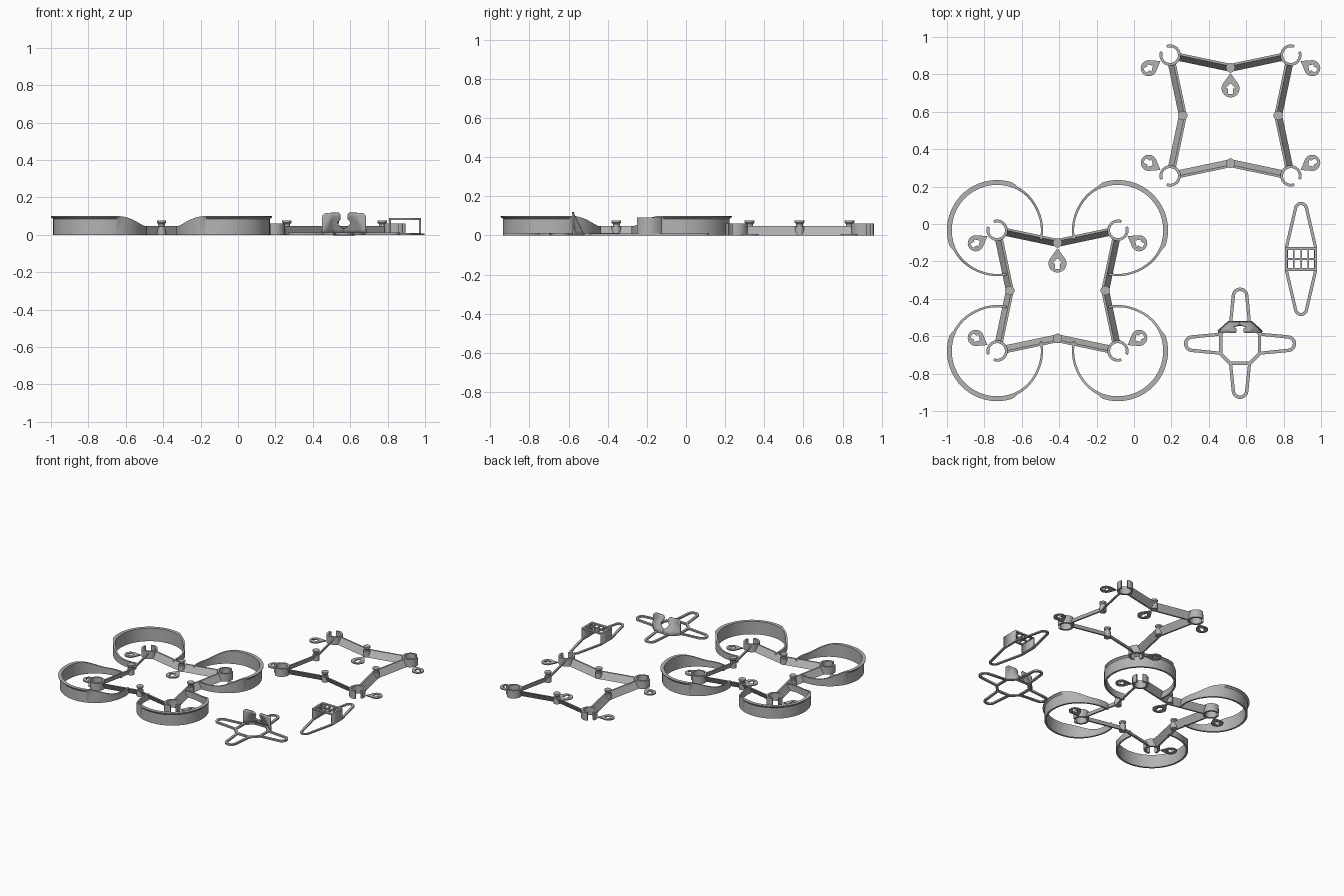
import bpy, bmesh
from math import sin, cos, pi, radians, atan2, asin, hypot
from mathutils import Vector

cube = bpy.data.objects.get("Cube")
if cube:
    bpy.data.objects.remove(cube)

grey = bpy.data.materials.new("plain grey")
grey.use_nodes = True
COLOUR = (0.45, 0.45, 0.45, 1)
grey.diffuse_color = COLOUR
grey.node_tree.nodes["Principled BSDF"].inputs["Base Color"].default_value = COLOUR


def add(name, bm, smooth=False):
    """Turn a bmesh into a finished object."""
    bmesh.ops.recalc_face_normals(bm, faces=bm.faces)
    mesh = bpy.data.meshes.new(name)
    bm.to_mesh(mesh)
    bm.free()
    mesh.materials.append(grey)
    ob = bpy.data.objects.new(name, mesh)
    bpy.context.collection.objects.link(ob)
    if smooth:
        bpy.ops.object.select_all(action='DESELECT')
        ob.select_set(True)
        bpy.context.view_layer.objects.active = ob
        bpy.ops.object.shade_smooth_by_angle(angle=radians(35))
    return ob


def plate(name, outlines, z0, z1, at=(0, 0), turn=0, smooth=False):
    """Flat plate: first outline is the edge, the others are holes."""
    curve = bpy.data.curves.new(name, 'CURVE')
    curve.dimensions = '2D'
    curve.fill_mode = 'BOTH'
    curve.extrude = (z1 - z0) / 2
    for pts in outlines:
        sp = curve.splines.new('POLY')
        sp.points.add(len(pts) - 1)
        for p, (x, y) in zip(sp.points, pts):
            p.co = (x * cos(turn) - y * sin(turn) + at[0],
                    x * sin(turn) + y * cos(turn) + at[1], 0, 1)
        sp.use_cyclic_u = True
    tmp = bpy.data.objects.new(name, curve)
    bpy.context.collection.objects.link(tmp)
    graph = bpy.context.evaluated_depsgraph_get()
    mesh = bpy.data.meshes.new_from_object(tmp.evaluated_get(graph))
    bm = bmesh.new()
    bm.from_mesh(mesh)
    bpy.data.objects.remove(tmp)
    bpy.data.meshes.remove(mesh)
    bmesh.ops.remove_doubles(bm, verts=bm.verts, dist=1e-5)
    bmesh.ops.translate(bm, verts=bm.verts, vec=(0, 0, (z0 + z1) / 2))
    return add(name, bm, smooth)


def arc(r, a0, a1, n=24, cx=0, cy=0):
    return [(cx + r * cos(a0 + (a1 - a0) * i / n), cy + r * sin(a0 + (a1 - a0) * i / n))
            for i in range(n + 1)]


def box_outline(x0, x1, y0, y1):
    return [(x0, y0), (x1, y0), (x1, y1), (x0, y1)]


def sweep(name, sections, smooth=False):
    """Join closed cross-sections into a capped solid."""
    bm = bmesh.new()
    rows = [[bm.verts.new(p) for p in s] for s in sections]
    n = len(rows[0])
    for a, b in zip(rows, rows[1:]):
        for i in range(n):
            bm.faces.new((a[i], a[(i + 1) % n], b[(i + 1) % n], b[i]))
    bm.faces.new(rows[0])
    bm.faces.new(rows[-1])
    return add(name, bm, smooth)


def lathe(name, profile, at, n=24):
    """Solid of revolution from (radius, z) points, bottom to top."""
    return sweep(name, [[(at[0] + r * cos(2 * pi * i / n), at[1] + r * sin(2 * pi * i / n), z)
                         for i in range(n)] for r, z in profile], True)


def ease(a, b, x):
    t = min(max((x - a) / (b - a), 0), 1)
    return t * t * (3 - 2 * t)


def tag(name, at, turn, r):
    """Teardrop tag with an arrow-shaped hole; the tip points along +x."""
    drop = arc(r, radians(50), radians(310)) + [(r * 1.7, 0)]
    h = r * 0.6
    arrow = [(h, 0), (0, h), (0, h / 2), (-h, h / 2), (-h, -h / 2), (0, -h / 2), (0, -h)]
    plate(name, [drop, arrow], 0, 0.008, at, turn)


def duct(name, cx, cy, out):
    """Propeller guard: tall and lipped outward, low towards the frame."""
    sections, n = [], 84
    for i in range(n + 1):
        d = -147 + 294 * i / n
        f = 1 - ease(66, 118, abs(d))
        lip = 0.012 * (1 - ease(62, 72, abs(d)))
        h = 0.048 + 0.052 * f
        ro, ri = 0.246 + 0.01 * f, 0.234 + 0.008 * f
        a = out + radians(d)
        prof = [(ri, 0), (ro, 0), (ro, h - 0.016), (ro + lip, h - 0.005), (ro + lip, h), (ri, h)]
        sections.append([(cx + r * cos(a), cy + r * sin(a), z) for r, z in prof])
    sweep(name, sections, True)


def arm(name, start, end, lean):
    """Leaning flat strip; lean is the horizontal direction of its top edge."""
    s = lean * 0.015
    t = lean * 0.006
    sections = []
    for p in (start, end):
        sections.append([(q.x, q.y, z) for q, z in
                         ((p - s - t, 0), (p - s + t, 0), (p + s + t, 0.048), (p + s - t, 0.048))])
    sweep(name, sections)


def frame(label, cx, cy, ducts):
    c = Vector((cx, cy))
    m, k = 0.323, 0.255
    for sx, sy, corner in ((-1, 1, "back_right"), (1, 1, "back_left"),
                           (-1, -1, "front_right"), (1, -1, "front_left")):
        motor = c + Vector((sx * m, sy * m))
        out = atan2(sy, sx)
        # Motor cup: open ring with a thin seat
        gap = radians(24)
        plate(f"{label}_{corner}_motor_cup",
              [arc(0.057, out + gap, out + 2 * pi - gap, 36) +
               arc(0.042, out + 2 * pi - gap, out + gap, 36)], 0, 0.06, motor, 0, True)
        # Corner tag
        off = Vector((sx * 0.114, -sy * 0.07))
        tag(f"{label}_{corner}_tag", motor + off, atan2(-off.y, -off.x), 0.043)
        # Two arms per corner: one to the side, one to the front or back
        for mid, sign in ((Vector((sx * k, 0)), -1), (Vector((0, sy * k)), 1)):
            end = c + mid
            d = (end - motor).normalized()
            lean = Vector((-d.y, d.x))
            if lean.dot(mid) * sign < 0:
                lean = -lean
            arm(f"{label}_{corner}_arm", motor + d * 0.05, end, lean)
        if ducts:
            duct(f"{label}_{corner}_duct", motor.x, motor.y, out)
    # Studs where the arms meet
    for dx, dy in ((k, 0), (-k, 0), (0, k), (0, -k)):
        lathe(f"{label}_stud", [(0.024, 0), (0.024, 0.045), (0.017, 0.046), (0.018, 0.058),
                                (0.025, 0.066), (0.025, 0.077)], (cx + dx, cy + dy))
    tag(f"{label}_centre_tag", (cx, cy + k - 0.11), pi / 2, 0.048)


frame("ducted_frame", -0.409, -0.356, True)
frame("open_frame", 0.516, 0.58, False)

# Mount: four loops round an octagonal ring
MX, MY, W = 0.567, -0.64, 0.018


def loop_outline(root, w, tip, r):
    return [(root, -w)] + arc(r, -pi / 2 + 0.1, pi / 2 - 0.1, 16, tip - r) + [(root, w)]


def octagon(s, c):
    return [(s, c), (c, s), (-c, s), (-s, c), (-s, -c), (-c, -s), (c, -s), (s, -c)]


for turn, reach in ((0, 0.3), (pi / 2, 0.3), (pi, 0.3), (-pi / 2, 0.295)):
    plate("mount_loop", [loop_outline(0.095, 0.06, reach, 0.045),
                         loop_outline(0.095 + W, 0.06 - W, reach - W, 0.045 - W)],
          0, 0.012, (MX, MY), turn)
plate("mount_ring", [octagon(0.113, 0.058), octagon(0.113 - W, 0.05)], 0, 0.012, (MX, MY))

# Camera clip: two leaning halves with swept-back wings and a keyhole between
rows = [(0, 0, 0.118), (0.03, 0, 0.118), (0.05, 0.028, 0.118), (0.068, 0.035, 0.118),
        (0.085, 0.018, 0.118), (0.104, 0.018, 0.115), (0.118, 0.028, 0.1)]
for side in (-1, 1):
    bm = bmesh.new()
    cols = 10
    grid = []
    for z, a, b in rows:
        line = []
        for i in range(cols + 1):
            x = a + (b - a) * i / cols
            y = max(-0.522 - 0.5 * z - 0.9 * max(x - 0.06, 0), -0.578)
            line.append(bm.verts.new((MX + side * x, y, z)))
        grid.append(line)
    for lo, hi in zip(grid, grid[1:]):
        for i in range(cols):
            bm.faces.new((lo[i], lo[i + 1], hi[i + 1], hi[i]))
    clip = add("camera_clip_half", bm, True)
    solid = clip.modifiers.new("thickness", 'SOLIDIFY')
    solid.thickness = 0.01
    solid.offset = 0

# Holder: long tapered loop carrying a box with a slotted top
HX, HY, HW, HD = 0.893, -0.187, 0.086, 0.064


def taper(inset):
    r, w = 0.038 - inset, HW - inset
    tip = arc(r, 0.2, pi - 0.2, 16, 0, 0.305 - 0.038)
    half = [(w, HD)] + tip + [(-w, HD)]
    return half + [(-x, -y) for x, y in half]


plate("holder_base", [taper(0), taper(0.017)], 0, 0.01, (HX, HY))
slots = []
for i in range(4):
    for j in range(2):
        x, y = -0.072 + i * 0.038, -0.047 + j * 0.053
        slots.append(box_outline(x, x + 0.03, y, y + 0.041))
plate("holder_top", [box_outline(-HW, HW, -HD, HD)] + slots, 0.08, 0.09, (HX, HY))
for side in (-1, 1):
    plate("holder_wall", [box_outline(-0.005, 0.005, -HD, HD)], 0, 0.085,
          (HX + side * (HW - 0.005), HY))
